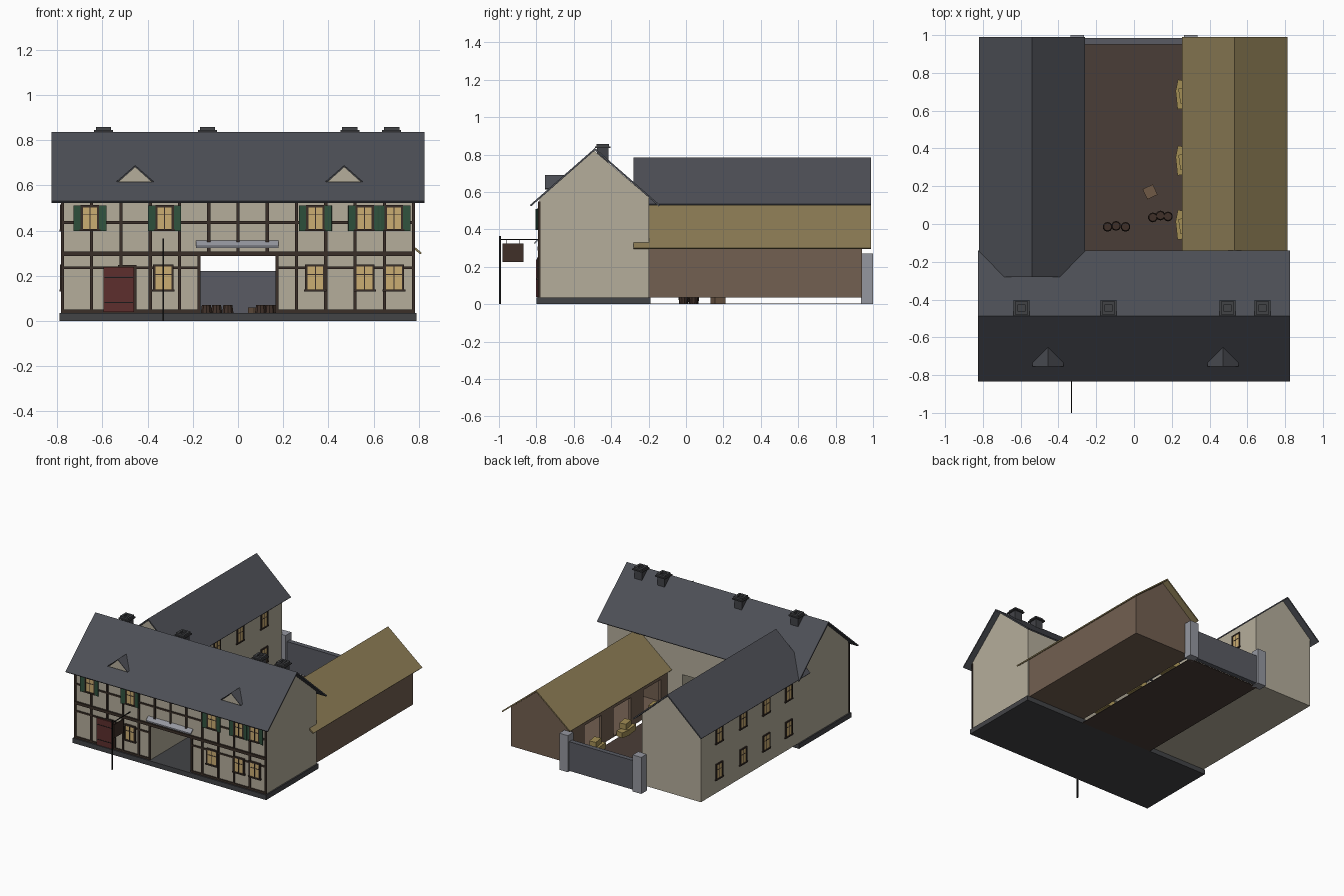
import bpy, bmesh, math
from mathutils import Matrix, Vector

if "Cube" in bpy.data.objects:
    bpy.data.objects.remove(bpy.data.objects["Cube"])

COL = dict(wall=(.46, .42, .33), timber=(.042, .028, .021), slate=(.074, .078, .092), thatch=(.26, .20, .09),
           barn=(.17, .115, .082), glow=(.60, .42, .17), green=(.03, .085, .048), red=(.11, .028, .026),
           soil=(.068, .047, .038), stone=(.30, .31, .35), plinth=(.055, .057, .062), iron=(.01, .01, .01),
           hay=(.36, .27, .09), wood=(.05, .03, .022), gate=(.10, .105, .125), crate=(.16, .10, .062),
           chimney=(.055, .057, .065))
MATS = {}


def mat(key):
    if key not in MATS:
        MATS[key] = bpy.data.materials.new(key)
        MATS[key].diffuse_color = (*COL[key], 1)
    return MATS[key]


def finish(name, bm, key):
    bmesh.ops.recalc_face_normals(bm, faces=bm.faces[:])
    me = bpy.data.meshes.new(name)
    bm.to_mesh(me)
    bm.free()
    me.materials.append(mat(key))
    ob = bpy.data.objects.new(name, me)
    bpy.context.collection.objects.link(ob)
    return ob


def boxes(name, key, items):
    """Each item: x0, x1, y0, y1, z0, z1 and optionally a turn about z."""
    bm = bmesh.new()
    for x0, x1, y0, y1, z0, z1, *turn in items:
        m = Matrix.Translation(((x0 + x1) / 2, (y0 + y1) / 2, (z0 + z1) / 2))
        if turn:
            m = m @ Matrix.Rotation(turn[0], 4, 'Z')
        bmesh.ops.create_cube(bm, size=1, matrix=m @ Matrix.Diagonal((x1 - x0, y1 - y0, z1 - z0, 1)))
    return finish(name, bm, key)


def prism(name, key, profile, axis, a, b):
    """Extrude a (horizontal, z) profile along x or y."""
    bm = bmesh.new()
    face = bm.faces.new([bm.verts.new((a, u, z) if axis == 'x' else (u, a, z)) for u, z in profile])
    ext = bmesh.ops.extrude_face_region(bm, geom=[face])
    d = Vector((b - a, 0, 0) if axis == 'x' else (0, b - a, 0))
    bmesh.ops.translate(bm, verts=[v for v in ext['geom'] if isinstance(v, bmesh.types.BMVert)], vec=d)
    return finish(name, bm, key)


def roof(name, key, mid, half, eave, ridge, axis, a, b, t=.012):
    prism(name, key, [(mid - half, eave), (mid, ridge), (mid + half, eave),
                      (mid + half - t * .5, eave - t * .6), (mid, ridge - t), (mid - half + t * .5, eave - t * .6)],
          axis, a, b)


def gable(mid, half, base, eave, ridge):
    return [(mid - half, base), (mid + half, base), (mid + half, eave), (mid, ridge), (mid - half, eave)]


# Main house with a gateway through it
house = prism('main_house', 'wall', gable(-.49, .293, .03, .57, .82), 'x', -.78, .78)
cutter = boxes('gateway_cutter', 'wall', [(-.165, .165, -1, 0, -.1, .29)])
cutter.hide_render = True
cutter.hide_viewport = True
mod = house.modifiers.new('gateway', 'BOOLEAN')
mod.operation, mod.object, mod.solver = 'DIFFERENCE', cutter, 'EXACT'
boxes('main_plinth', 'plinth', [(-.79, .79, -.80, -.19, 0, .036)])
roof('main_roof', 'slate', -.487, .348, .53, .835, 'x', -.825, .825)

# Left wing, yard and rear gate
prism('left_wing', 'wall', gable(-.54, .24, .035, .56, .773), 'y', -.21, .94)
roof('left_wing_roof', 'slate', -.54, .28, .535, .785, 'y', -.28, .99)
boxes('courtyard_ground', 'soil', [(-.30, .30, -.2, .95, 0, .004)])
boxes('gate_pillars', 'stone', [(s - .035, s + .035, .935, 1, 0, .27) for s in (-.30, .30)])
boxes('rear_gate', 'gate', [(-.27, .27, .95, .985, .005, .22)])

# Barn: outer wall, gables, floor, open piers towards the yard
for name, y in (('front', -.21), ('rear', .925)):
    prism('barn_gable_' + name, 'barn', gable(.53, .24, .035, .325, .518), 'y', y, y + .015)
boxes('barn_walls', 'barn', [(.755, .77, -.195, .925, .035, .325), (.29, .77, -.195, .925, .035, .045),
                             (.29, .305, -.195, .925, .25, .325)])
boxes('barn_piers', 'barn', [(.29, .31, a, b, .045, .25)
                             for a, b in ((-.195, -.12), (.08, .23), (.43, .57), (.77, .925))])
roof('barn_roof', 'thatch', .533, .28, .302, .53, 'y', -.28, .99)
boxes('hay_bales', 'hay', [i for y in (-.01, .33, .68) for i in (
    (.225, .285, y - .07, y + .03, .036, .08, .1), (.225, .28, y + .01, y + .08, .036, .075, -.2),
    (.24, .29, y - .04, y + .04, .08, .12, .15))])

# Timber framing on the front
F = -.783
step = .1295
posts = []
for i in range(-6, 7):
    x = i * step
    z0 = .29 if abs(i) <= 1 else .036
    posts.append((x - .007, x + .007, F - .008, F + .004, z0, .55))
posts += [(s - .007, s + .007, F - .008, F + .004, .036, .30) for s in (-.172, .172)]
boxes('timber_posts', 'timber', posts)
beams = [(-.78, .78, F - .012, F + .004, .288, .308), (-.78, .78, F - .007, F + .004, .43, .442),
         (-.78, .78, F - .008, F + .004, .53, .55)]
for s in (-1, 1):
    a, b = sorted((s * .17, s * .78))
    beams += [(a, b, F - .007, F + .004, .23, .242), (a, b, F - .008, F + .004, .036, .05)]
boxes('timber_beams', 'timber', beams)

# Windows: local (along wall, outward, z) boxes mapped to each wall
frames, panes = [], []


def window(u, z, wall, side, w=.09, h=.12):
    k = .7 if side == 'front' else .4

    def put(bag, u0, u1, d0, d1, z0, z1):
        d1 *= k
        if side == 'front':
            bag.append((u0, u1, wall - d1, wall - d0, z0, z1))
        else:
            s = -1 if side == 'left' else 1
            a, b = sorted((wall + s * d0, wall + s * d1))
            bag.append((a, b, u0, u1, z0, z1))
    l, r, b, t, f = u - w / 2, u + w / 2, z - h / 2, z + h / 2, .010
    put(panes, l + f, r - f, -.004, .014, b + f, t - f)
    put(frames, l, l + f, -.004, .020, b, t)
    put(frames, r - f, r, -.004, .020, b, t)
    put(frames, l, r, -.004, .020, t - f, t)
    put(frames, l - .005, r + .005, -.004, .024, b, b + f)
    put(frames, u - .002, u + .002, 0, .017, b, t)
    put(frames, l, r, 0, .017, z + .013, z + .017)


UPPER = (-.655, -.325, .342, .56, .69)
for x in UPPER:
    window(x, .455, F, 'front', .082, .115)
for x in (-.33, .342, .56, .69):
    window(x, .19, F, 'front')
for y in (-.08, .18, .45, .73):
    for z in (.19, .455):
        window(y, z, -.78, 'left', .08)
        window(y, z, -.30, 'right', .08)
boxes('window_frames', 'timber', frames)
boxes('window_panes', 'glow', panes)

# Shutters swung slightly off the wall
boxes('shutters', 'green', [(x + s * .056 - .017, x + s * .056 + .017, F - .017, F - .012, .398, .510, -s * .2)
                            for x in UPPER for s in (-1, 1)])

# Front door and gateway canopy
boxes('door_frame', 'timber', [(-.53, -.45, F - .010, F + .004, .036, .248)])
boxes('door_leaf', 'red', [(-.595, -.46, F - .018, F - .010, .04, .238)])
boxes('door_bands', 'iron', [(-.59, -.465, F - .020, F - .016, z, z + .004) for z in (.08, .19)])
prism('gateway_canopy', 'stone', [(-.81, .322), (-.778, .35), (-.778, .36), (-.81, .332)], 'x', -.185, .18)

# Dormers
for side, x in (('left', -.455), ('right', .47)):
    prism('dormer_face_' + side, 'wall', [(x - .075, .615), (x + .075, .615), (x, .682)], 'y', -.752, -.62)
    roof('dormer_roof_' + side, 'slate', x, .082, .618, .69, 'y', -.755, -.60, .006)

# Chimneys
stacks, caps = [], []
for x in (-.595, -.135, .495, .68):
    stacks.append((x - .03, x + .03, -.475, -.415, .74, .836))
    caps += [(x - .042, x + .042, -.487, -.403, .836, .844)]
    caps += [(x + s * .026 - .008, x + s * .026 + .008, -.479, -.411, .844, .858) for s in (-1, 1)]
    caps += [(x - .02, x + .02, y - .008, y + .008, .844, .858) for y in (-.471, -.419)]
boxes('chimney_stacks', 'chimney', stacks)
boxes('chimney_caps', 'plinth', caps)

# Hanging sign on its post
boxes('sign_post', 'iron', [(-.334, -.327, -1, -.99, 0, .365), (-.333, -.328, -1, -.785, .343, .348),
                            (-.331, -.329, -.96, -.957, .32, .345), (-.331, -.329, -.893, -.89, .32, .345)])
boxes('sign_board', 'wood', [(-.333, -.328, -.98, -.87, .225, .325)])

# Barrels and crate in the yard
bm = bmesh.new()
spots = [(-.14, -.015), (-.095, -.01), (-.045, -.015), (.10, .035), (.14, .045), (.18, .04)]
for x, y in spots:
    for z0, r0, r1 in ((.004, .021, .026), (.037, .026, .021)):
        bmesh.ops.create_cone(bm, cap_ends=True, segments=10, radius1=r0, radius2=r1, depth=.033,
                              matrix=Matrix.Translation((x, y, z0 + .0165)))
finish('barrels', bm, 'wood')
boxes('crate', 'crate', [(.055, .115, .14, .20, .004, .06, math.radians(25))])

for m in bpy.data.materials:
    if m.users and not m.is_grease_pencil:
        m.use_nodes = True
        m.node_tree.nodes["Principled BSDF"].inputs["Base Color"].default_value = m.diffuse_color
